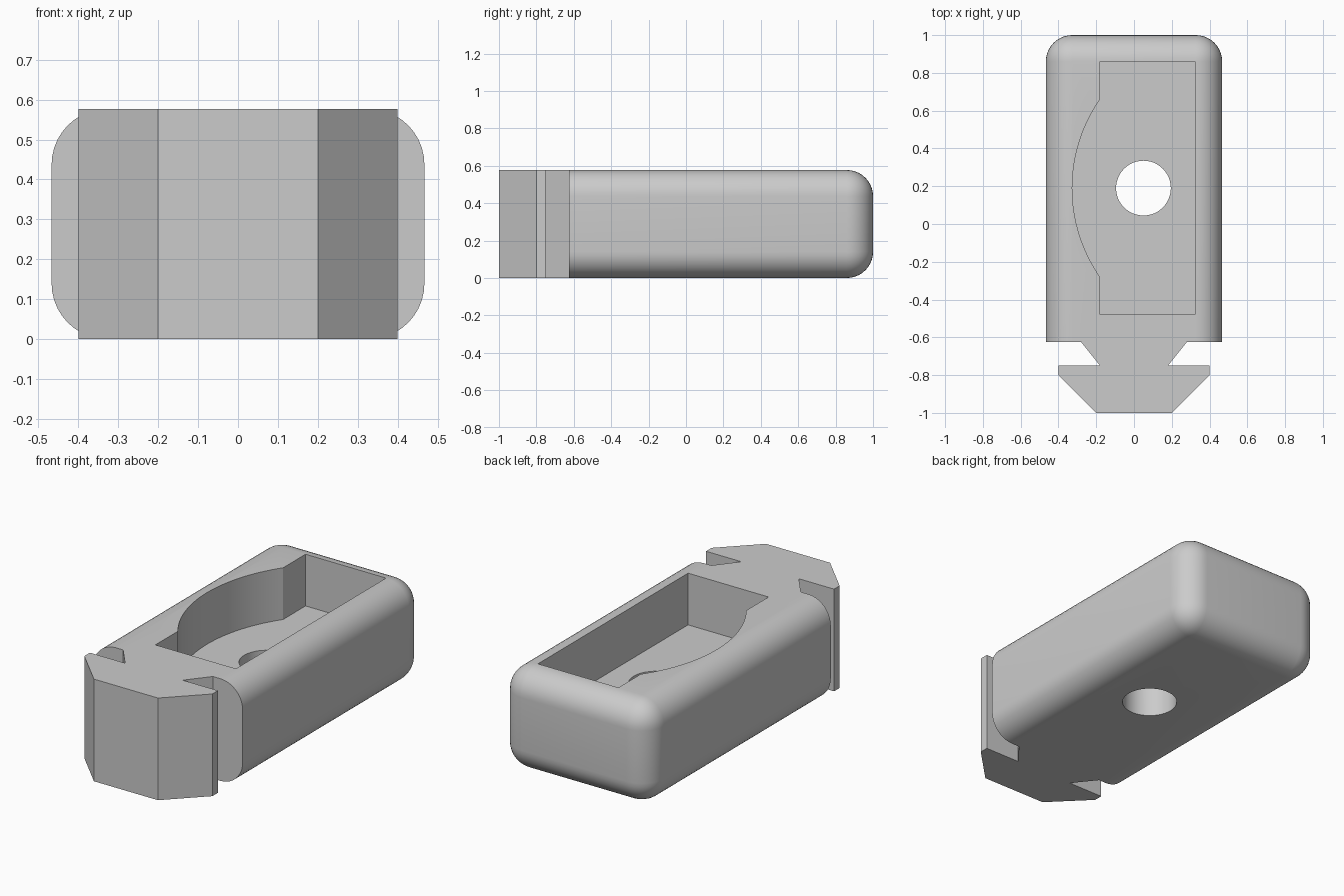
import bpy, bmesh
from math import cos, sin, pi, asin, radians

cube = bpy.data.objects.get("Cube")
if cube:
    bpy.data.objects.remove(cube, do_unlink=True)

HEIGHT, HALF_W, FRONT, BACK, ROUND = 0.577, 0.467, -0.625, 1.0, 0.14
FLOOR = 0.285
MID_Y = 0.19

grey = bpy.data.materials.new("plain grey")
grey.use_nodes = True
colour = (0.6, 0.6, 0.6, 1)
grey.diffuse_color = colour
grey.node_tree.nodes["Principled BSDF"].inputs["Base Color"].default_value = colour


def make_object(name, bm):
    bmesh.ops.recalc_face_normals(bm, faces=bm.faces)
    mesh = bpy.data.meshes.new(name)
    bm.to_mesh(mesh)
    bm.free()
    mesh.materials.append(grey)
    obj = bpy.data.objects.new(name, mesh)
    bpy.context.collection.objects.link(obj)
    return obj


def prism(name, outline, z0, z1):
    bm = bmesh.new()
    face = bm.faces.new([bm.verts.new((x, y, z0)) for x, y in outline])
    top = bmesh.ops.extrude_face_region(bm, geom=[face])["geom"]
    verts = [v for v in top if isinstance(v, bmesh.types.BMVert)]
    bmesh.ops.translate(bm, verts=verts, vec=(0, 0, z1 - z0))
    return make_object(name, bm)


def arc(cx, cy, radius, start, end, steps):
    angles = [start + (end - start) * i / steps for i in range(steps + 1)]
    return [(cx + radius * cos(a), cy + radius * sin(a)) for a in angles]


def combine(target, tool, operation):
    mod = target.modifiers.new(operation, "BOOLEAN")
    mod.operation, mod.solver, mod.object = operation, "EXACT", tool
    bpy.context.view_layer.objects.active = target
    bpy.ops.object.modifier_apply(modifier=mod.name)
    bpy.data.objects.remove(tool, do_unlink=True)


# Body: block rounded everywhere except around its flat front face
bm = bmesh.new()
bmesh.ops.create_cube(bm, size=1)
for v in bm.verts:
    v.co.x *= 2 * HALF_W
    v.co.y = BACK if v.co.y > 0 else FRONT
    v.co.z = HEIGHT if v.co.z > 0 else 0
edges = [e for e in bm.edges if any(v.co.y > 0 for v in e.verts)]
bmesh.ops.bevel(bm, geom=edges, offset=ROUND, segments=10, profile=0.5,
                affect="EDGES", clamp_overlap=True)
body = make_object("body", bm)

# Dovetail neck and chamfered head, mirrored across x
half = [(0.2, -1), (0.4, -0.8), (0.4, -0.75), (0.18, -0.75), (0.28, FRONT), (0.28, -0.55)]
head = prism("head", half + [(-x, y) for x, y in reversed(half)], 0, HEIGHT)
combine(body, head, "UNION")

# Pocket: rectangle with a shallow arc bulging out of one long side
left, right, half_l, chord, bulge = -0.18, 0.323, 0.67, 0.47, 0.147
radius = (chord ** 2 + bulge ** 2) / (2 * bulge)
spread = asin(chord / radius)
curve = arc(left - bulge + radius, MID_Y, radius, pi - spread, pi + spread, 32)
outline = [(right, MID_Y + half_l), (left, MID_Y + half_l)] + curve
outline += [(left, MID_Y - half_l), (right, MID_Y - half_l)]
combine(body, prism("pocket_cutter", outline, FLOOR, 1), "DIFFERENCE")

# Round hole through the floor
hole = arc(0.05, MID_Y, 0.145, 0, 2 * pi, 48)[:-1]
combine(body, prism("hole_cutter", hole, -0.2, 0.5), "DIFFERENCE")

bpy.ops.object.select_all(action="DESELECT")
body.select_set(True)
bpy.context.view_layer.objects.active = body
bpy.ops.object.shade_smooth_by_angle(angle=radians(30))
